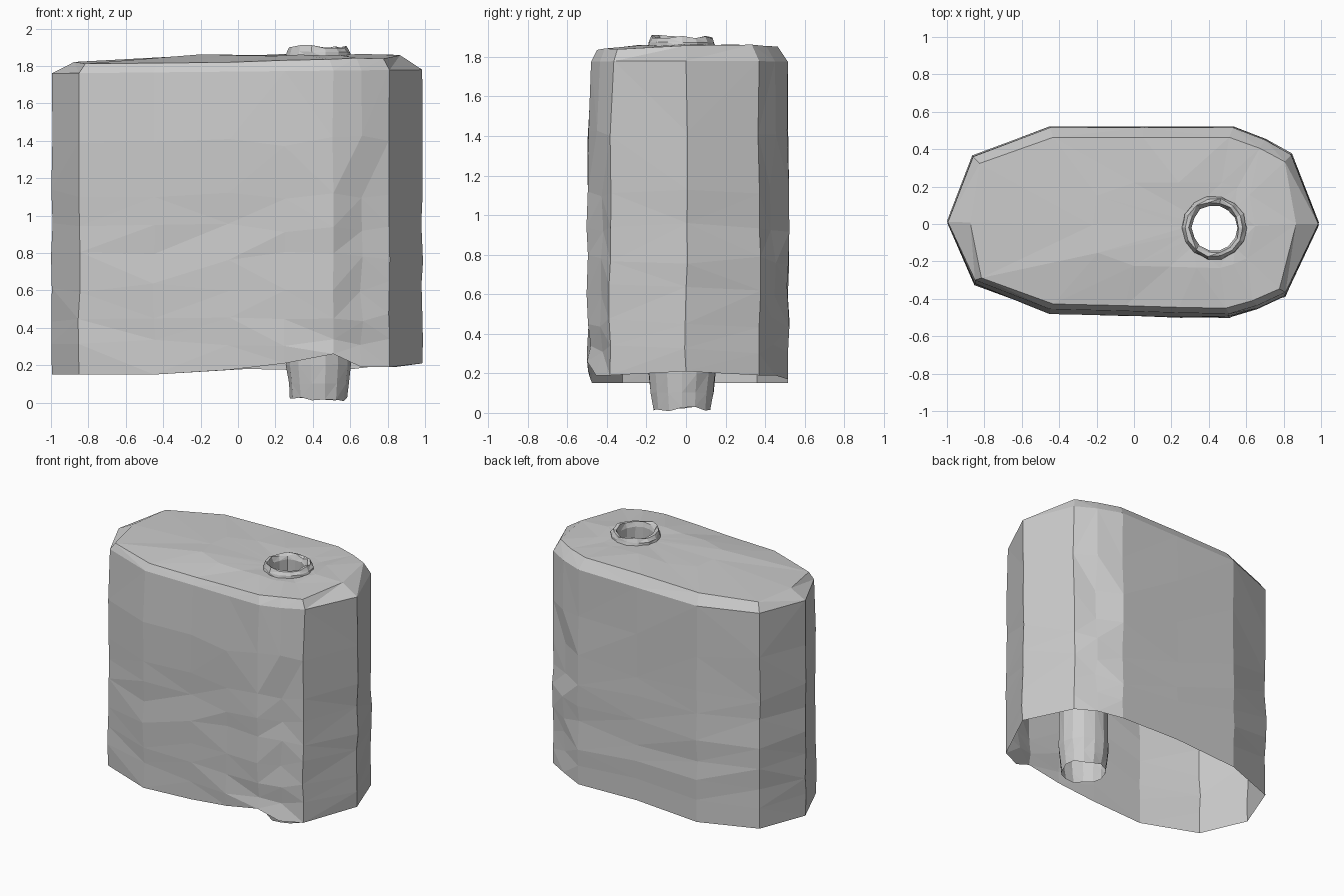
import bpy, bmesh, math, random
from mathutils import Vector

if "Cube" in bpy.data.objects:
    bpy.data.objects.remove(bpy.data.objects["Cube"])

random.seed(4)
CX, CY = 0.43, -0.02          # tube axis
TAU = 2 * math.pi


def bridge(bm, a, b):
    """Join two equal closed rings with quads."""
    n = len(a)
    for i in range(n):
        j = (i + 1) % n
        bm.faces.new((a[i], a[j], b[j], b[i]))


def finish(bm, name):
    bmesh.ops.triangulate(bm, faces=bm.faces[:])
    bmesh.ops.recalc_face_normals(bm, faces=bm.faces[:])
    mesh = bpy.data.meshes.new(name)
    bm.to_mesh(mesh)
    bm.free()
    obj = bpy.data.objects.new(name, mesh)
    bpy.context.collection.objects.link(obj)
    return obj


def jit(s):
    return random.uniform(-s, s)


# Body outline, counter-clockwise: x, y, height of the ragged bottom edge
outline = [
    (-0.995, 0.01, 0.15), (-0.85, -0.32, 0.15), (-0.45, -0.475, 0.15), (-0.05, -0.485, 0.175),
    (0.25, -0.495, 0.21), (0.51, -0.50, 0.26), (0.66, -0.455, 0.19), (0.81, -0.385, 0.19),
    (0.985, 0.0, 0.21), (0.84, 0.37, 0.19), (0.70, 0.45, 0.19), (0.53, 0.515, 0.17),
    (0.05, 0.515, 0.18), (-0.45, 0.515, 0.15), (-0.86, 0.36, 0.15)]
dented = {5: 0.025, 6: 0.06, 10: 0.04}      # crumpled columns on the right end

# Hollow outer shell, open underneath
bm = bmesh.new()
rings = []
for z in (None, 0.32, 0.46, 0.62, 0.78, 0.94, 1.12, 1.4, 1.77):
    ring = []
    for i, (x, y, zb) in enumerate(outline):
        p = Vector((x, y, zb if z is None else z))
        if z == 1.77:
            if y < -0.1:
                p.y += 0.02
            p.z += 0.01 * x
        elif z is not None:
            if z < 1.2 and i in dented:
                d = dented[i]
                k = 1 - random.uniform(-0.2, 1) * d * 1.6
                p.x = 0.3 + (p.x - 0.3) * (1 + jit(d * 0.5))
                p.y *= k
                p.z += jit(0.03)
            else:
                p.x += jit(0.005)
                p.y += jit(0.008)
                p.z += jit(0.03)
        ring.append(bm.verts.new(p))
    rings.append(ring)

# Bevelled shoulder and uneven top plate, pierced for the tube
shoulder, middle, hole = [], [], []
for i, (x, y, zb) in enumerate(outline):
    sx = x * (0.88 if abs(x) > 0.9 else 0.96)
    sy = y * 0.9
    z = 1.835 + 0.018 * x + 0.02 * y + jit(0.005)
    shoulder.append(bm.verts.new((sx, sy, z)))
    mx, my = CX + (sx - CX) * 0.5, CY + (sy - CY) * 0.5
    middle.append(bm.verts.new((mx, my, 1.858 + jit(0.007))))
    d = Vector((sx - CX, sy - CY)).normalized() * 0.15
    hole.append(bm.verts.new((CX + d.x, CY + d.y, 1.855)))
rings += [shoulder, middle, hole]
for a, b in zip(rings, rings[1:]):
    bridge(bm, a, b)
finish(bm, "outer_shell")

# Tube running through the shell, with a rough rolled rim on top
profile = [(0.150, 0.02), (0.160, 0.10), (0.172, 0.20), (0.170, 0.50), (0.150, 1.20),
           (0.128, 1.72), (0.122, 1.86), (0.134, 1.895), (0.155, 1.90),
           (0.170, 1.875), (0.172, 1.845)]
N = 14
bm = bmesh.new()
rings = []
for k, (r, z) in enumerate(profile):
    rough = 0.004 if k < 6 else 0.006
    dz = 0.012 if k in (0, 7, 8) else 0.004
    rings.append([bm.verts.new((CX + (r + jit(rough)) * math.cos(TAU * i / N),
                                CY + (r + jit(rough)) * math.sin(TAU * i / N),
                                z + jit(dz))) for i in range(N)])
for a, b in zip(rings, rings[1:]):
    bridge(bm, a, b)
finish(bm, "centre_tube")
